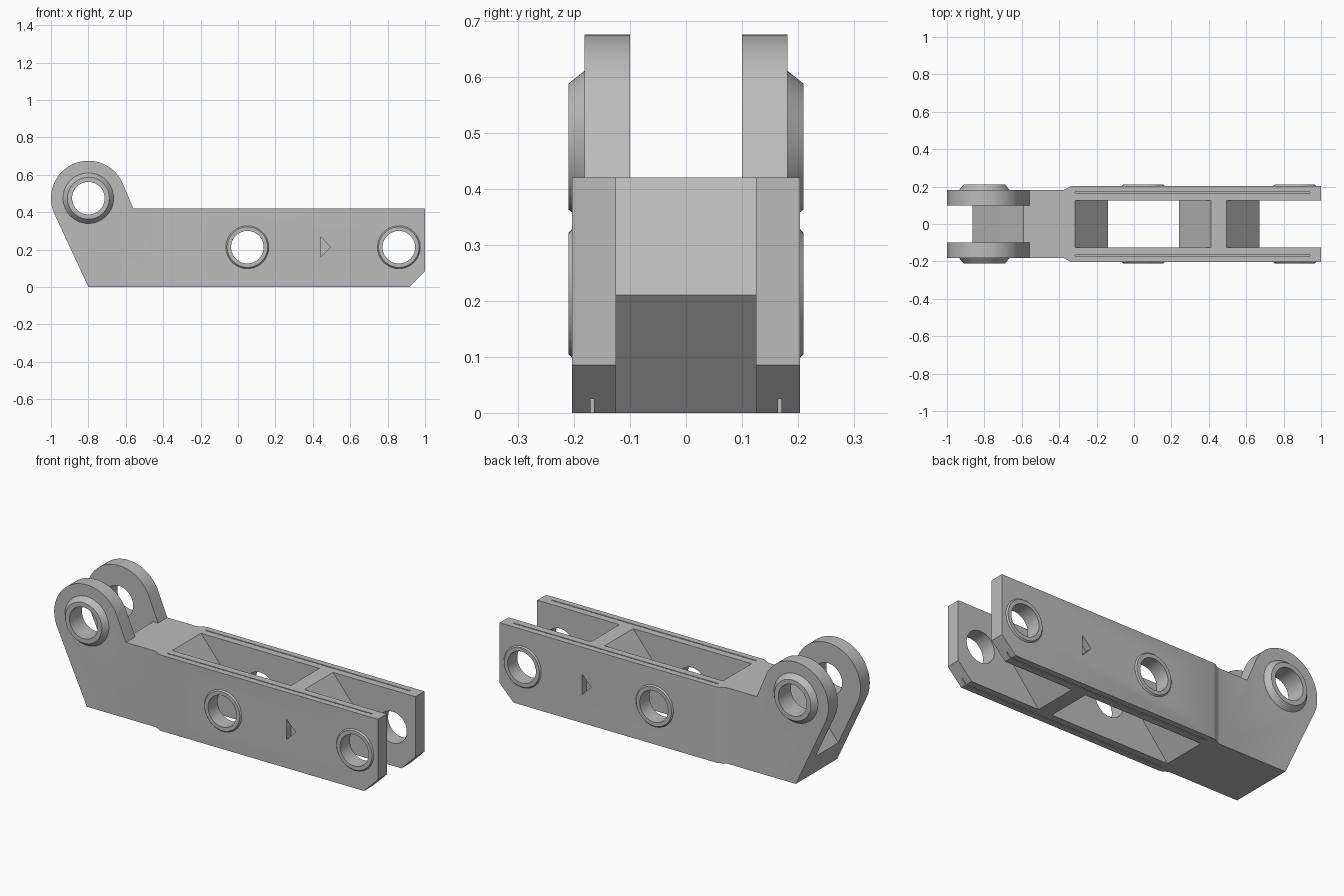
import bpy, bmesh, math
from mathutils import Matrix

cube = bpy.data.objects.get("Cube")
if cube:
    bpy.data.objects.remove(cube, do_unlink=True)

grey = bpy.data.materials.new("plain grey")
grey.use_nodes = True
COLOR = (0.5, 0.5, 0.5, 1)
grey.diffuse_color = COLOR
grey.node_tree.nodes["Principled BSDF"].inputs["Base Color"].default_value = COLOR


def to_object(name, bm):
    bmesh.ops.recalc_face_normals(bm, faces=bm.faces[:])
    mesh = bpy.data.meshes.new(name)
    bm.to_mesh(mesh)
    bm.free()
    mesh.materials.append(grey)
    obj = bpy.data.objects.new(name, mesh)
    bpy.context.collection.objects.link(obj)
    return obj


def prism(name, outline, low, high, axis="y"):
    """Extrude an outline along y (x, z points) or z (x, y points)."""
    bm = bmesh.new()
    place = (lambda a, b: (a, low, b)) if axis == "y" else (lambda a, b: (a, b, low))
    face = bm.faces.new([bm.verts.new(place(a, b)) for a, b in outline])
    top = bmesh.ops.extrude_face_region(bm, geom=[face])["geom"]
    shift = (0, high - low, 0) if axis == "y" else (0, 0, high - low)
    bmesh.ops.translate(bm, vec=shift, verts=[v for v in top if isinstance(v, bmesh.types.BMVert)])
    return to_object(name, bm)


def box(name, x0, x1, y0, y1, z0, z1):
    return prism(name, [(x0, z0), (x1, z0), (x1, z1), (x0, z1)], y0, y1)


def disc(name, center, r0, r1, y0, y1):
    """Cylinder or cone along y, radius r0 at y0 and r1 at y1."""
    bm = bmesh.new()
    bmesh.ops.create_cone(bm, cap_ends=True, segments=64, radius1=r0, radius2=r1, depth=abs(y1 - y0))
    turn = Matrix.Rotation(math.radians(-90 if y1 > y0 else 90), 4, "X")
    move = Matrix.Translation((center[0], (y0 + y1) / 2, center[1]))
    bmesh.ops.transform(bm, matrix=move @ turn, verts=bm.verts)
    return to_object(name, bm)


def combine(target, other, operation):
    mod = target.modifiers.new(operation.lower(), "BOOLEAN")
    mod.operation = operation
    mod.solver = "EXACT"
    mod.object = other
    bpy.context.view_layer.objects.active = target
    bpy.ops.object.modifier_apply(modifier=mod.name)
    bpy.data.objects.remove(other, do_unlink=True)


# Side profile with the rounded ear
EAR, EAR_R = (-0.8, 0.475), 0.2
start, end, steps = math.radians(22.7), math.radians(204.9), 40
arc = [(EAR[0] + EAR_R * math.cos(start + (end - start) * i / steps),
        EAR[1] + EAR_R * math.sin(start + (end - start) * i / steps)) for i in range(steps + 1)]
profile = [(-0.8, 0), (0.915, 0), (1, 0.085), (1, 0.42), (-0.56, 0.42)] + arc
link = prism("link_body", profile, -0.3, 0.3)

# Plan outline: narrow at the ears, flaring to the wide arms
edge = [(-1.1, 0.181), (-0.385, 0.181), (-0.37, 0.184), (-0.345, 0.199), (-0.33, 0.203), (1.1, 0.203)]
plan = edge + [(x, -y) for x, y in reversed(edge)]
combine(link, prism("plan_limit", plan, -0.2, 0.9, "z"), "INTERSECT")

# Raised bosses around the pin holes
HOLES = [EAR, (0.05, 0.213), (0.86, 0.213)]
for side in (-1, 1):
    combine(link, disc("ear_boss", EAR, 0.16, 0.112, side * 0.15, side * 0.21), "UNION")
    for hole in HOLES[1:]:
        combine(link, disc("arm_boss", hole, 0.122, 0.108, side * 0.195, side * 0.21), "UNION")

# Gap between the ears, middle window and open fork, leaving a wedge web
gap = [(-1.2, 0.137), (-0.865, 0.137), (-0.72, 0.31), (-0.59, 0.42), (-0.56, 0.42),
       (-0.5, 0.6), (-0.5, 0.8), (-1.2, 0.8)]
window = [(-0.365, 0.48), (-0.365, -0.06), (-0.14, 0.21)]
window = [(-0.365, -0.06), (0.46, -0.06), (0.24, 0.21), (0.46, 0.48), (-0.365, 0.48), (-0.14, 0.21)]
fork = [(0.445, -0.06), (1.1, -0.06), (1.1, 0.48), (0.445, 0.48), (0.67, 0.21)]
combine(link, prism("ear_gap", gap, -0.1, 0.1), "DIFFERENCE")
combine(link, prism("window_cut", window, -0.125, 0.125), "DIFFERENCE")
combine(link, prism("fork_cut", fork, -0.125, 0.125), "DIFFERENCE")

# Pin holes
for hole in HOLES:
    combine(link, disc("pin_hole", hole, 0.087, 0.087, -0.4, 0.4), "DIFFERENCE")

# Arrow recesses and thin grooves on each arm
for side in (-1, 1):
    base, tip = (0.44, 0.495) if side < 0 else (0.495, 0.44)
    arrow = [(base, 0.157), (tip, 0.213), (base, 0.27)]
    combine(link, prism("arrow_cut", arrow, side * 0.165, side * 0.25), "DIFFERENCE")
    for z0, z1 in ((-0.1, 0.03), (0.39, 0.5)):
        y = side * 0.167
        combine(link, box("groove", -0.315, 0.94, y - 0.003, y + 0.003, z0, z1), "DIFFERENCE")

# Smooth the curved walls, keep edges crisp
bpy.ops.object.select_all(action="DESELECT")
link.select_set(True)
bpy.context.view_layer.objects.active = link
bpy.ops.object.shade_smooth_by_angle(angle=math.radians(20))
